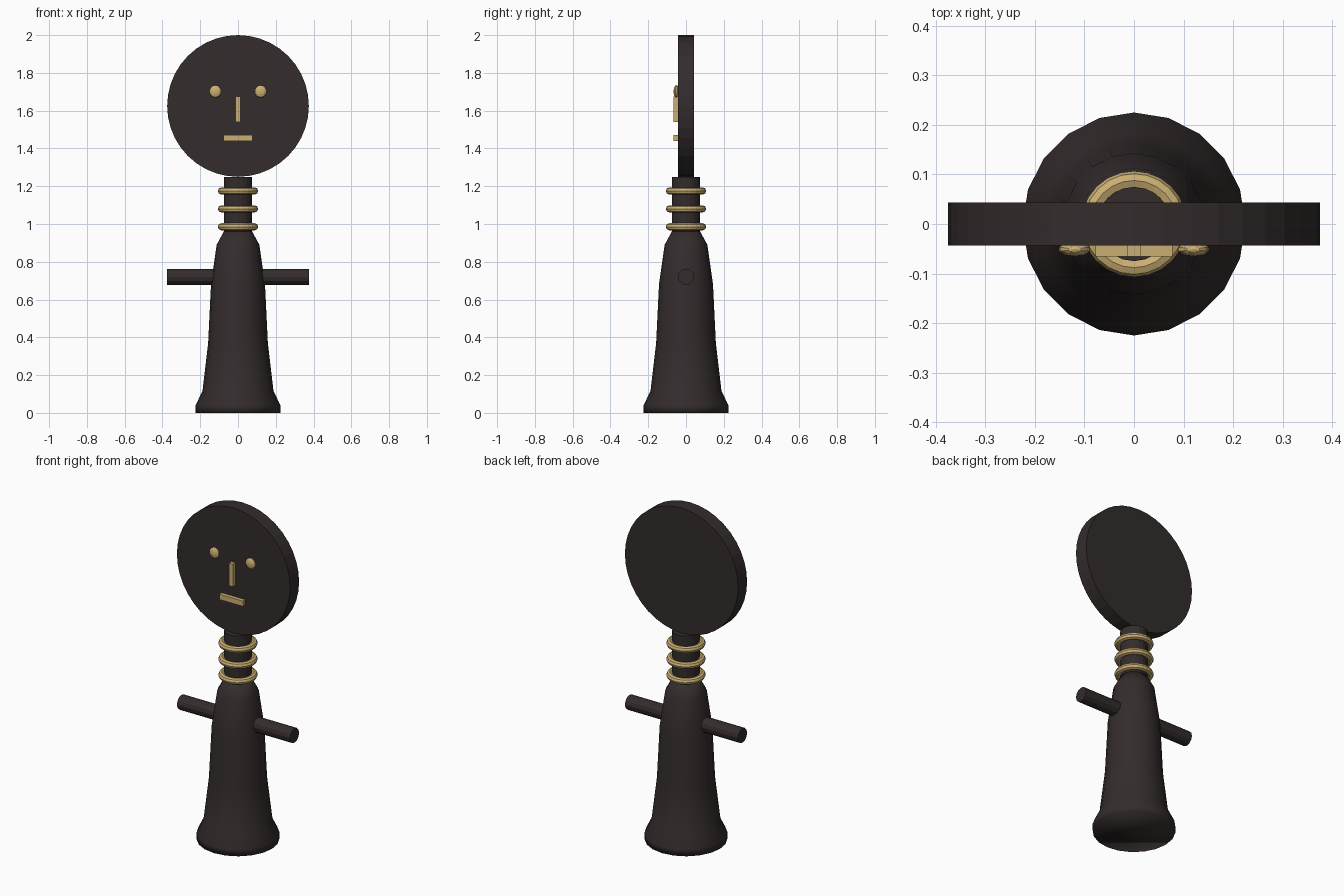
import bpy, bmesh, math
from mathutils import Matrix, Vector

cube = bpy.data.objects.get("Cube")
if cube:
    bpy.data.objects.remove(cube, do_unlink=True)


def material(name, rgb):
    m = bpy.data.materials.new(name)
    m.use_nodes = True
    m.diffuse_color = (*rgb, 1)
    m.node_tree.nodes["Principled BSDF"].inputs["Base Color"].default_value = (*rgb, 1)
    return m


WOOD = material("dark wood", (0.034, 0.025, 0.025))
GOLD = material("pale gold", (0.60, 0.43, 0.17))


def finish(name, bm, mat, smooth=False):
    bmesh.ops.recalc_face_normals(bm, faces=bm.faces)
    for f in bm.faces:
        f.smooth = smooth
    mesh = bpy.data.meshes.new(name)
    bm.to_mesh(mesh)
    bm.free()
    mesh.materials.append(mat)
    obj = bpy.data.objects.new(name, mesh)
    bpy.context.collection.objects.link(obj)
    return obj


def cylinder(name, radius, length, centre, axis, sides):
    bm = bmesh.new()
    turn = Vector((0, 0, 1)).rotation_difference(Vector(axis)).to_matrix().to_4x4()
    bmesh.ops.create_cone(bm, cap_ends=True, segments=sides, radius1=radius, radius2=radius,
                          depth=length, matrix=Matrix.Translation(centre) @ turn)
    return finish(name, bm, WOOD)


def box(name, centre, size):
    bm = bmesh.new()
    bmesh.ops.create_cube(bm, size=1, matrix=Matrix.Translation(centre) @ Matrix.Diagonal((*size, 1)))
    finish(name, bm, GOLD)


def ring_of(bm, radius, z, sides):
    return [bm.verts.new((radius * math.cos(math.tau * i / sides),
                          radius * math.sin(math.tau * i / sides), z)) for i in range(sides)]


def bridge(bm, a, b):
    n = len(a)
    for i in range(n):
        bm.faces.new((a[i], a[(i + 1) % n], b[(i + 1) % n], b[i]))


# Flared body, turned from a profile
bm = bmesh.new()
profile = [(0.225, 0), (0.225, 0.04), (0.188, 0.115), (0.158, 0.37),
           (0.143, 0.68), (0.113, 0.89), (0.075, 0.96)]
rings = [ring_of(bm, r, z, 20) for r, z in profile]
for a, b in zip(rings, rings[1:]):
    bridge(bm, a, b)
bm.faces.new(rings[0])
bm.faces.new(rings[-1])
finish("body", bm, WOOD, smooth=True)

# Neck, arms and disc head
cylinder("neck", 0.075, 0.32, (0, 0, 1.09), (0, 0, 1), 20)
cylinder("arms", 0.043, 0.75, (0, 0, 0.72), (1, 0, 0), 12)
cylinder("head", 0.375, 0.086, (0, 0, 1.625), (0, 1, 0), 40)

# Neck rings
for k, z in enumerate((0.985, 1.08, 1.175)):
    bm = bmesh.new()
    loops = [ring_of(bm, 0.088 + 0.019 * math.cos(math.tau * j / 8),
                     z + 0.019 * math.sin(math.tau * j / 8), 24) for j in range(8)]
    for j in range(8):
        bridge(bm, loops[j], loops[(j + 1) % 8])
    finish(f"neck_ring_{k + 1}", bm, GOLD)

# Face
for side, x in (("left", 0.12), ("right", -0.12)):
    bm = bmesh.new()
    bmesh.ops.create_uvsphere(bm, u_segments=10, v_segments=8, radius=0.033,
                              matrix=Matrix.Translation((x, -0.051, 1.702))
                              @ Matrix.Diagonal((1, 0.45, 1, 1)))
    finish(f"{side}_eye", bm, GOLD)
box("nose", (0, -0.053, 1.607), (0.027, 0.026, 0.135))
box("mouth", (0, -0.053, 1.455), (0.156, 0.026, 0.032))
